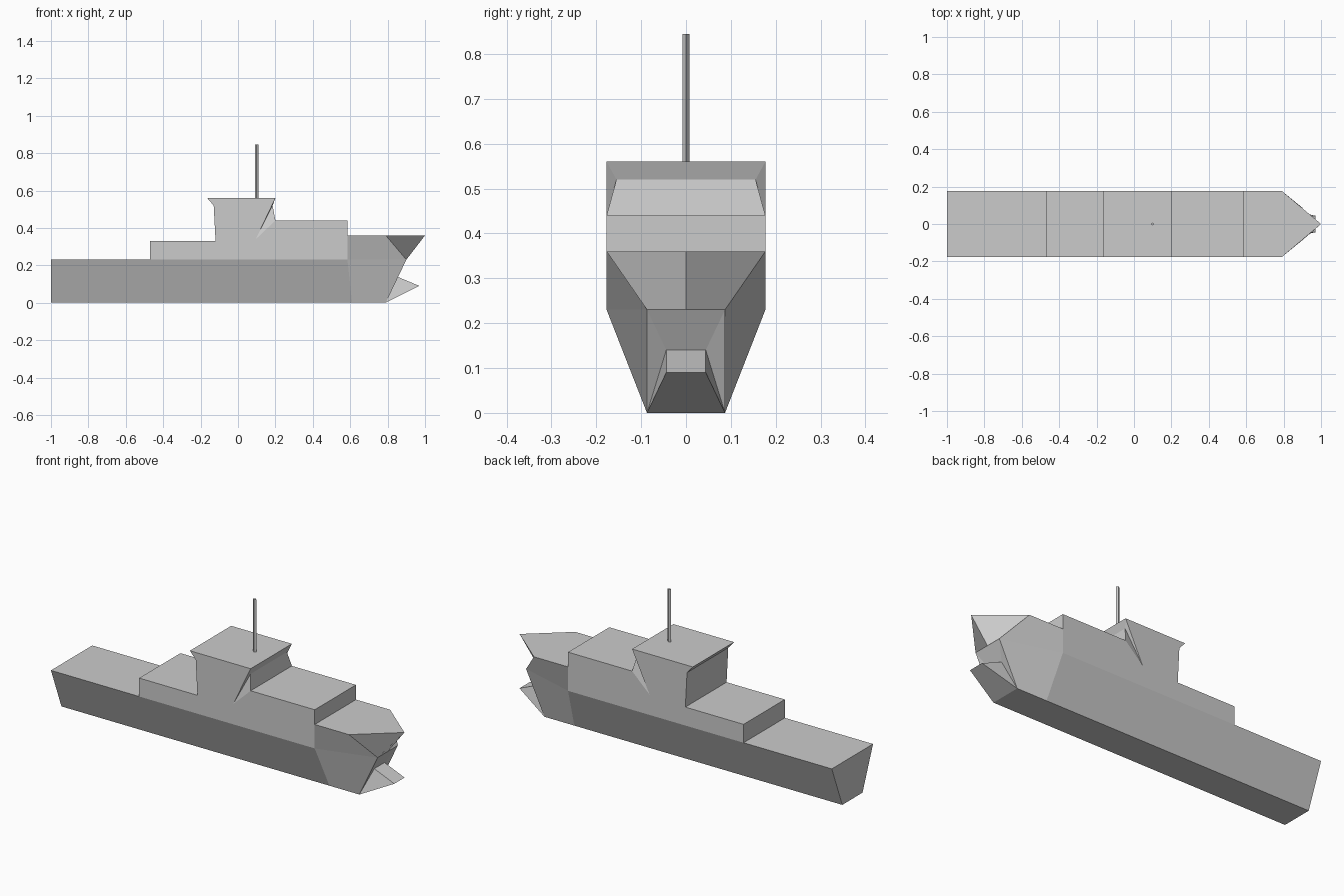
import bpy, bmesh, math

if "Cube" in bpy.data.objects:
    bpy.data.objects.remove(bpy.data.objects["Cube"])

grey = bpy.data.materials.new("light_grey")
grey.diffuse_color = (0.6, 0.6, 0.6, 1)
grey.use_nodes = True
grey.node_tree.nodes["Principled BSDF"].inputs["Base Color"].default_value = grey.diffuse_color


def shell(name, pts, cross, sides, centre=(), caps=()):
    """Mirrored shell: pts hold one side (y > 0), cross pairs span both sides,
    sides are repeated on each side, caps are mirrored outlines.
    Centre points are shared and indexed after pts."""
    bm = bmesh.new()
    mid = [bm.verts.new(p) for p in centre]
    left = [bm.verts.new(p) for p in pts] + mid
    right = [bm.verts.new((x, -y, z)) for x, y, z in pts] + mid
    for a, b in cross:
        bm.faces.new((left[a], left[b], right[b], right[a]))
    for f in sides:
        bm.faces.new([left[i] for i in f])
        bm.faces.new([right[i] for i in reversed(f)])
    for f in caps:
        ring = [left[i] for i in f]
        ring += [right[i] for i in reversed(f) if i < len(pts)]
        bm.faces.new(ring)
    bmesh.ops.recalc_face_normals(bm, faces=bm.faces)
    me = bpy.data.meshes.new(name)
    bm.to_mesh(me)
    bm.free()
    me.materials.append(grey)
    ob = bpy.data.objects.new(name, me)
    bpy.context.collection.objects.link(ob)
    return ob


W, B = 0.177, 0.087  # deck and keel half widths

# Main hull with open aft deck
shell("hull",
      [(-1, B, 0), (-1, W, .23), (-.47, W, .23), (.585, W, .23), (.61, B, 0)],
      cross=[(4, 0), (0, 1), (1, 2)],
      sides=[(0, 4, 3, 2, 1)])

# Bow with overhanging pointed deck and a ram at the waterline
shell("bow",
      [(.61, B, 0), (.585, W, .23), (.585, W, .36), (.79, W, .36),
       (.90, B, .23), (.85, .044, .14), (.97, .044, .09), (.79, B, 0)],
      centre=[(1, 0, .36), (.90, 0, .23)],
      cross=[(4, 5), (5, 6), (6, 7), (7, 0)],
      sides=[(1, 2, 3, 4), (3, 8, 9, 4), (0, 1, 4, 7), (4, 5, 7), (5, 6, 7)],
      caps=[(2, 3, 8)])

# Stepped superstructure: aft cabin, flared bridge, fore cabin
shell("superstructure",
      [(-.47, W, .23), (-.47, W, .33), (-.12, W, .33), (-.13, W, .52),
       (-.165, W, .56), (.20, W, .56), (.185, .155, .52), (.20, W, .44),
       (.585, W, .44), (.585, W, .36), (.585, W, .23), (.095, W, .34)],
      cross=[(i, i + 1) for i in range(9)],
      sides=[(0, 1, 2, 3, 4, 5, 11, 7, 8, 9, 10), (11, 7, 6), (11, 6, 5)])

# Four-sided mast
bpy.ops.mesh.primitive_cylinder_add(vertices=4, radius=0.01, depth=0.285,
                                    location=(.10, 0, .7025))
mast = bpy.context.object
mast.name = "mast"
mast.scale.y = 0.75
mast.data.materials.append(grey)
